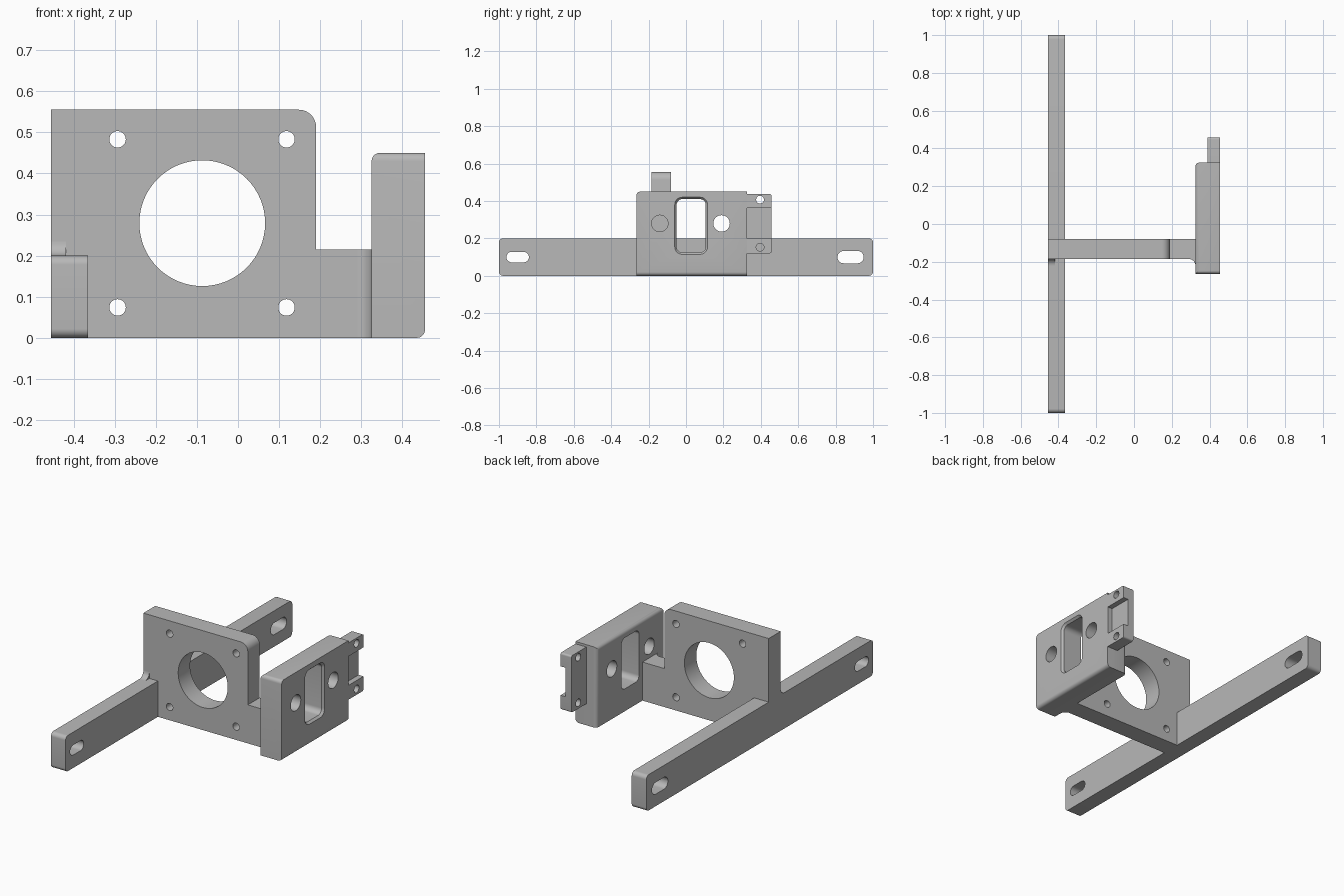
import bpy, bmesh, math
from mathutils import Vector

if "Cube" in bpy.data.objects:
    bpy.data.objects.remove(bpy.data.objects["Cube"])

gray = bpy.data.materials.new("plain gray")
gray.use_nodes = True
gray.diffuse_color = (0.48, 0.48, 0.48, 1)
gray.node_tree.nodes["Principled BSDF"].inputs["Base Color"].default_value = (0.48, 0.48, 0.48, 1)


def rounded(corners, steps=8):
    """Outline from (u, v, radius) corners, all right angles."""
    out = []
    for i, (u, v, r) in enumerate(corners):
        p = Vector((u, v))
        if r == 0:
            out.append(p)
            continue
        a = (Vector(corners[i - 1][:2]) - p).normalized()
        b = (Vector(corners[(i + 1) % len(corners)][:2]) - p).normalized()
        for k in range(steps + 1):
            t = math.pi / 2 * k / steps
            out.append(p + r * (a + b) - r * (b * math.cos(t) + a * math.sin(t)))
    return out


def rect(u0, u1, v0, v1, r=0):
    return rounded([(u0, v0, r), (u1, v0, r), (u1, v1, r), (u0, v1, r)])


def circle(u, v, r, n=48):
    return [Vector((u + r * math.cos(math.tau * k / n), v + r * math.sin(math.tau * k / n)))
            for k in range(n)]


def cove(u, v, du, dv, n=8):
    """Concave fillet section in the corner (u, v)."""
    arc = [Vector((u + du * (1 - math.sin(t)), v + dv * (1 - math.cos(t))))
           for t in (math.pi / 2 * k / n for k in range(n + 1))]
    return [Vector((u, v))] + arc


def finish(name, bm):
    bmesh.ops.recalc_face_normals(bm, faces=bm.faces)
    mesh = bpy.data.meshes.new(name)
    bm.to_mesh(mesh)
    bm.free()
    mesh.materials.append(gray)
    ob = bpy.data.objects.new(name, mesh)
    bpy.context.collection.objects.link(ob)
    return ob


def prism(name, axis, start, end, outline, end_outline=None):
    """Solid between two outlines along an axis."""
    place = {"X": lambda p, w: (w, p.x, p.y),
             "Y": lambda p, w: (p.x, w, p.y),
             "Z": lambda p, w: (p.x, p.y, w)}[axis]
    bm = bmesh.new()
    low = [bm.verts.new(place(p, start)) for p in outline]
    high = [bm.verts.new(place(p, end)) for p in end_outline or outline]
    bm.faces.new(low)
    bm.faces.new(high)
    for i in range(len(low)):
        bm.faces.new((low[i - 1], low[i], high[i], high[i - 1]))
    return finish(name, bm)


def cut(ob, cutters):
    bpy.context.view_layer.objects.active = ob
    for c in cutters:
        c.hide_render = True
        m = ob.modifiers.new("cut", "BOOLEAN")
        m.operation, m.solver, m.object = "DIFFERENCE", "EXACT", c
        bpy.ops.object.modifier_apply(modifier=m.name)
        bpy.data.objects.remove(c)


# Long mounting bar with a slot near each end
bar = prism("mounting_bar", "X", -0.455, -0.365, rect(-1, 1, 0, 0.2, 0.022))
cut(bar, [prism("slot_cutter", "X", -0.6, -0.2, rect(y0, y1, 0.1 - r, 0.1 + r, r * 0.99))
          for y0, y1, r in ((-0.96, -0.84, 0.028), (0.81, 0.95, 0.033))])

# Upright motor plate with a low arm reaching to the block
plate = prism("motor_plate", "Y", -0.185, -0.08, rounded([
    (-0.365, 0, 0), (0.325, 0, 0), (0.325, 0.215, 0), (0.19, 0.215, 0),
    (0.19, 0.555, 0.042), (-0.455, 0.555, 0), (-0.455, 0.2, 0), (-0.365, 0.2, 0)]))
holes = [(-0.087, 0.279, 0.153)] + [(x, z, 0.02) for x in (-0.293, 0.118) for z in (0.074, 0.483)]
cut(plate, [prism("hole_cutter", "Y", -0.4, 0.1, circle(x, z, r, 64)) for x, z, r in holes])

# Clamp block, softened along selected edges
bm = bmesh.new()
bmesh.ops.create_cube(bm, size=1)
soft = []
for e in bm.edges:
    x, y, z = ((e.verts[0].co + e.verts[1].co) * 2 / 2)
    front_edge = y < -0.9 and z > -0.9 * (x == 0)
    inner_edge = x < -0.9 and (z > 0.9 or y > 0.9)
    low_outer = x > 0.9 and z < -0.9
    if front_edge and not (x == 0 and z < 0) or inner_edge or low_outer:
        soft.append(e)
for v in bm.verts:
    v.co = ((v.co.x + 0.5) * 0.13 + 0.325, (v.co.y + 0.5) * 0.59 - 0.265, (v.co.z + 0.5) * 0.45)
bmesh.ops.bevel(bm, geom=soft, offset=0.02, segments=5, profile=0.5, affect="EDGES")
block = finish("clamp_block", bm)
window = rect(-0.05, 0.105, 0.125, 0.41, 0.03)
flare = rect(-0.062, 0.117, 0.113, 0.422, 0.042)
cut(block, [prism("window_cutter", "X", 0.2, 0.6, window),
            prism("window_edge_cutter", "X", 0.443, 0.457, window, flare)]
    + [prism("bore_cutter", "X", 0.2, 0.6, circle(y, 0.28, 0.044)) for y in (-0.14, 0.19)])

# Rear tab with a recessed middle and two screw holes
tab = prism("rear_tab", "X", 0.388, 0.455, rounded([
    (0.325, 0.12, 0), (0.457, 0.12, 0.01), (0.457, 0.437, 0.01), (0.325, 0.437, 0)]))
cut(tab, [prism("recess_cutter", "X", 0.425, 0.6, rect(0.326, 0.6, 0.2, 0.362))]
    + [prism("screw_cutter", "X", 0.2, 0.6, circle(0.396, z, 0.021, 32)) for z in (0.153, 0.407)])

# Fillets joining the plate to the block and to the bar
arm_fillet = prism("arm_fillet", "Z", 0, 0.215, cove(0.325, -0.185, -0.035, -0.035))
bar_fillet = prism("bar_fillet", "X", -0.455, -0.418, cove(-0.185, 0.2, -0.035, 0.035))

bpy.ops.object.select_all(action="DESELECT")
for ob in (bar, plate, block, tab, arm_fillet, bar_fillet):
    ob.select_set(True)
bpy.context.view_layer.objects.active = bar
bpy.ops.object.shade_smooth_by_angle(angle=math.radians(30))
